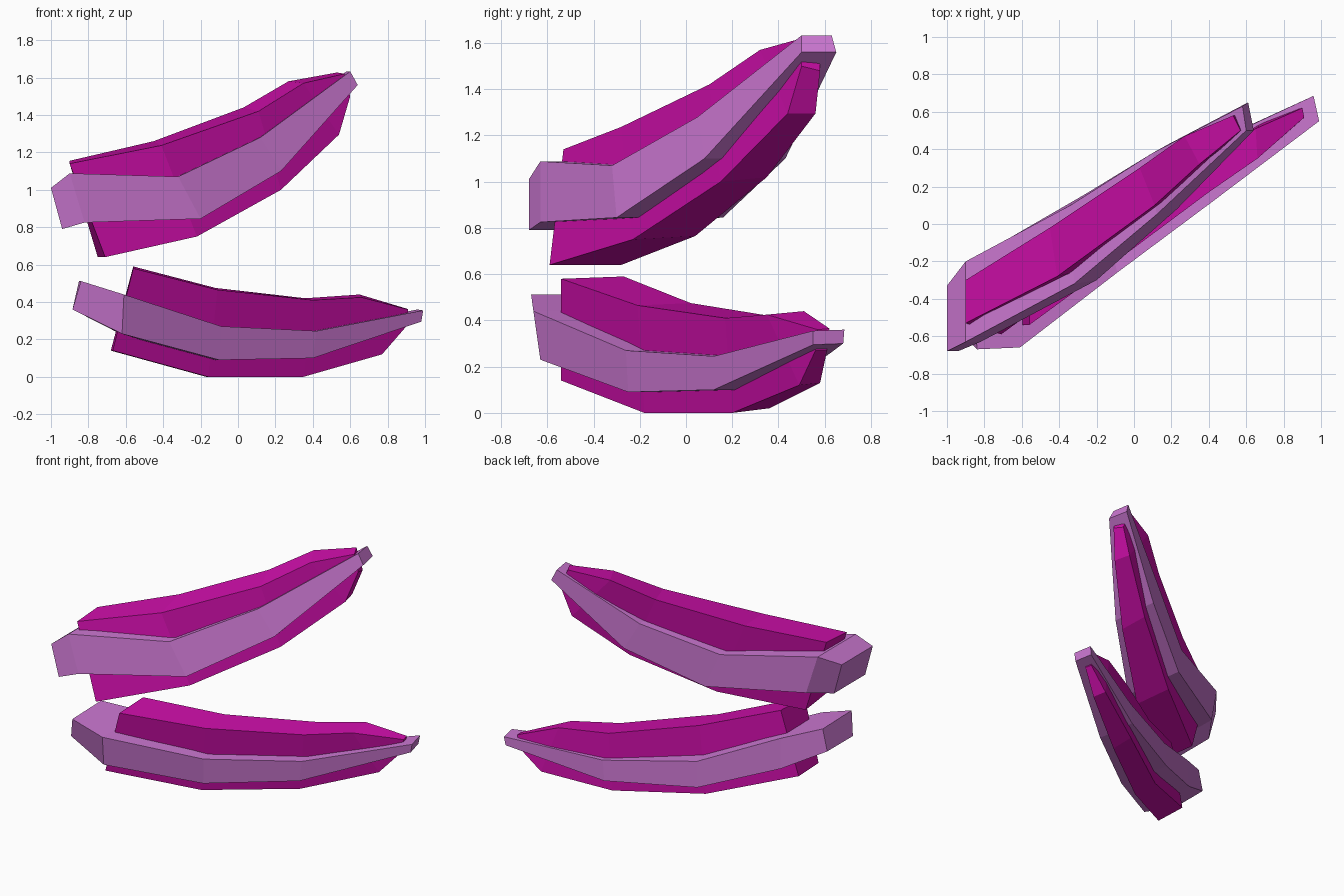
import bpy, bmesh

cube = bpy.data.objects.get("Cube")
if cube:
    bpy.data.objects.remove(cube, do_unlink=True)


def make_material(name, rgb):
    mat = bpy.data.materials.new(name)
    mat.use_nodes = True
    mat.diffuse_color = (*rgb, 1)
    bsdf = mat.node_tree.nodes["Principled BSDF"]
    bsdf.inputs["Base Color"].default_value = (*rgb, 1)
    bsdf.inputs["Roughness"].default_value = 0.8
    return mat


magenta = make_material("magenta", (0.604, 0.0044, 0.392))
lilac = make_material("lilac", (0.60, 0.185, 0.64))


def loft(name, mat, *rails):
    """Closed solid whose long edges are the four rails, in order around it."""
    bm = bmesh.new()
    rings = [[bm.verts.new(p) for p in section] for section in zip(*rails)]
    for a, b in zip(rings, rings[1:]):
        for i in range(4):
            j = (i + 1) % 4
            bm.faces.new((a[i], a[j], b[j], b[i]))
    bm.faces.new(rings[0])
    bm.faces.new(rings[-1])
    bmesh.ops.recalc_face_normals(bm, faces=bm.faces)
    mesh = bpy.data.meshes.new(name)
    bm.to_mesh(mesh)
    bm.free()
    mesh.materials.append(mat)
    obj = bpy.data.objects.new(name, mesh)
    bpy.context.collection.objects.link(obj)
    return obj


# Rails run from the wide end to the tip:
# front top, front bottom, back bottom, back top

# Upper blade: lilac band wrapped around the magenta core
loft("upper_band", lilac,
     [(-1.0, -.68, 1.01), (-.90, -.63, 1.088), (-.32, -.32, 1.07), (.12, .05, 1.28), (.60, .50, 1.633)],
     [(-.94, -.68, .79), (-.82, -.63, .825), (-.20, -.30, .845), (.23, .08, 1.10), (.64, .50, 1.56)],
     [(-.94, -.33, .79), (-.83, -.17, .825), (-.26, .16, .845), (.19, .43, 1.10), (.61, .65, 1.56)],
     [(-1.0, -.33, 1.01), (-.90, -.20, 1.088), (-.34, .10, 1.07), (.10, .38, 1.28), (.58, .63, 1.633)])
loft("upper_core", magenta,
     [(-.90, -.53, 1.14), (-.41, -.28, 1.237), (.11, .10, 1.42), (.35, .32, 1.57), (.57, .50, 1.62)],
     [(-.71, -.59, .64), (-.22, -.23, .75), (.23, .15, 1.00), (.54, .44, 1.295), (.60, .50, 1.50)],
     [(-.75, -.28, .64), (-.27, .04, .765), (.20, .35, 1.02), (.51, .56, 1.295), (.58, .58, 1.48)],
     [(-.90, -.30, 1.155), (-.45, -.02, 1.26), (.03, .30, 1.44), (.27, .47, 1.58), (.53, .58, 1.627)])

# Lower blade: the same build, with a flatter curve
loft("lower_band", lilac,
     [(-.84, -.67, .512), (-.61, -.66, .44), (-.09, -.26, .27), (.42, .12, .245), (.99, .55, .355)],
     [(-.885, -.62, .36), (-.62, -.63, .23), (-.10, -.25, .09), (.40, .12, .10), (.98, .55, .295)],
     [(-.885, -.33, .36), (-.63, -.17, .23), (-.18, .13, .09), (.36, .41, .10), (.95, .68, .30)],
     [(-.85, -.33, .512), (-.62, -.18, .44), (-.17, .12, .27), (.37, .41, .245), (.96, .685, .36)])
loft("lower_core", magenta,
     [(-.56, -.54, .58), (-.11, -.21, .465), (.40, .17, .41), (.66, .35, .425), (.91, .57, .36)],
     [(-.67, -.54, .14), (-.16, -.18, 0), (.35, .20, 0), (.77, .49, .12), (.90, .56, .27)],
     [(-.68, -.30, .14), (-.17, .02, 0), (.33, .36, .02), (.74, .58, .13), (.89, .61, .27)],
     [(-.56, -.27, .59), (-.12, .02, .475), (.36, .36, .42), (.65, .51, .44), (.90, .62, .365)])
